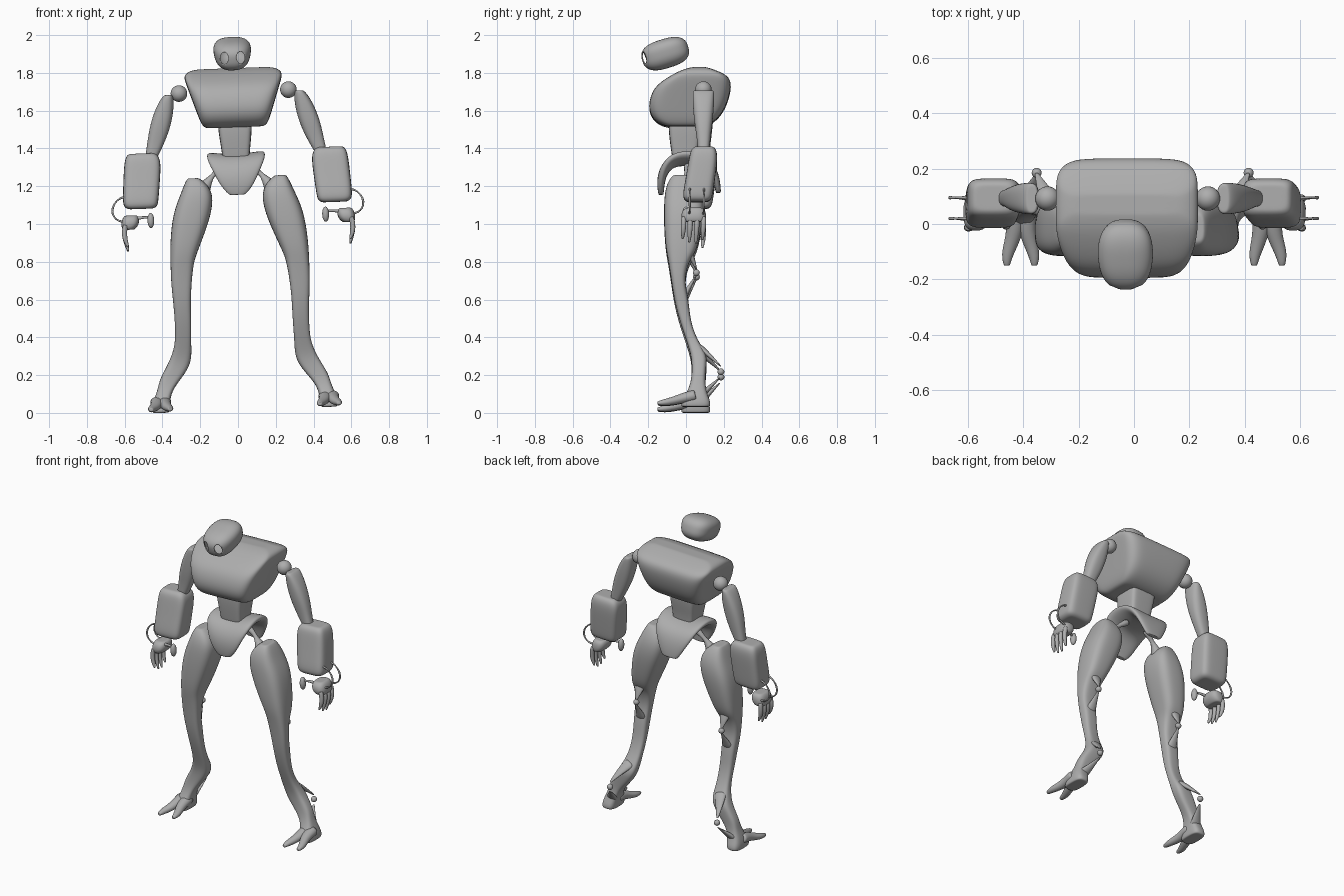
import bpy, bmesh, math
from mathutils import Matrix, Vector

# The whole figure leans about two degrees sideways
LEAN = Matrix.Translation((0.038, 0, 0.016)) @ Matrix.Rotation(-0.0361, 4, 'Y')
grey = bpy.data.materials.new("plain grey")
grey.diffuse_color = (0.42, 0.42, 0.42, 1)


def finish(name, bm, mirror=False, sub=0):
    bmesh.ops.recalc_face_normals(bm, faces=bm.faces)
    me = bpy.data.meshes.new(name)
    for f in bm.faces:
        f.smooth = True
    bm.to_mesh(me)
    bm.free()
    me.materials.append(grey)
    ob = bpy.data.objects.new(name, me)
    bpy.context.collection.objects.link(ob)
    ob.matrix_world = LEAN
    if mirror:
        m = ob.modifiers.new("Mirror", 'MIRROR')
        m.use_mirror_merge = False
    if sub:
        s = ob.modifiers.new("Smooth", 'SUBSURF')
        s.levels = s.render_levels = sub
    return ob


def superpoint(t, p):
    c, s = math.cos(t), math.sin(t)
    return (math.copysign(abs(c) ** (2 / p), c), math.copysign(abs(s) ** (2 / p), s))


def loft(name, rings, mirror=False, sub=2):
    """Skin a list of point rings, with flat inset caps."""
    def inset(r):
        c = sum(r, Vector()) / len(r)
        return [c + (v - c) * 0.75 for v in r]
    rings = [inset(rings[0])] + rings + [inset(rings[-1])]
    bm = bmesh.new()
    vs = [[bm.verts.new(p) for p in r] for r in rings]
    n = len(vs[0])
    for a, b in zip(vs, vs[1:]):
        for i in range(n):
            bm.faces.new((a[i], a[(i + 1) % n], b[(i + 1) % n], b[i]))
    bm.faces.new(vs[0])
    bm.faces.new(vs[-1])
    return finish(name, bm, mirror, sub)


def stack(name, secs, p=3, n=16, mirror=False, sub=2):
    """Loft of level sections: (z, x0, x1, y0, y1)."""
    rings = []
    for z, x0, x1, y0, y1 in secs:
        ring = []
        for i in range(n):
            u, v = superpoint(2 * math.pi * (i + 0.5) / n, p)
            ring.append(Vector(((x0 + x1) / 2 + u * (x1 - x0) / 2,
                                (y0 + y1) / 2 + v * (y1 - y0) / 2, z)))
        rings.append(ring)
    return loft(name, rings, mirror, sub)


def tube(name, pts, radii, flat=1.0, n=10, sub=1):
    """Tapered rod through points, mirrored to both sides; flat scales its depth."""
    pts = [Vector(p) for p in pts]
    rings = []
    for i, p in enumerate(pts):
        d = (pts[min(i + 1, len(pts) - 1)] - pts[max(i - 1, 0)]).normalized()
        a = Vector((1, 0, 0))
        if abs(d.x) > 0.7:
            a = Vector((0, 1, 0))
        a = (a - d * a.dot(d)).normalized()
        b = d.cross(a)
        rings.append([p + radii[i] * (a * math.cos(2 * math.pi * k / n)
                                      + b * flat * math.sin(2 * math.pi * k / n)) for k in range(n)])
    return loft(name, rings, True, sub)


def ball(name, c, r):
    bm = bmesh.new()
    m = Matrix.Translation(c) @ Matrix.Diagonal((*r, 1))
    bmesh.ops.create_uvsphere(bm, u_segments=24, v_segments=14, radius=1, matrix=m)
    return finish(name, bm, True)


# Head: hollow tapered shell tipped forward, with two eye openings
bm = bmesh.new()
bmesh.ops.create_uvsphere(bm, u_segments=48, v_segments=28, radius=1)
tip = Matrix.Translation((0, -0.11, 1.887)) @ Matrix.Rotation(math.radians(17), 4, 'X')
for v in bm.verts:
    q = v.co
    k = sum(abs(c) ** 2.7 for c in q) ** (-1 / 2.7)
    x, y, z = q * k
    taper = (0.92 + 0.10 * z) * (1 + 0.10 * min(y, 0))
    v.co = tip @ Vector((x * 0.106 * taper, y * 0.127, z * 0.077))
head = finish("head", bm)
sol = head.modifiers.new("Shell", 'SOLIDIFY')
sol.thickness = 0.006
bm = bmesh.new()
for sx in (-1, 1):
    m = (Matrix.Translation((sx * 0.043, -0.24, 1.865)) @ Matrix.Diagonal((0.021, 0.09, 0.031, 1))
         @ Matrix.Rotation(math.pi / 2, 4, 'X'))
    bmesh.ops.create_cone(bm, cap_ends=True, segments=28, radius1=1, radius2=1, depth=2, matrix=m)
cutter = finish("eye_cutter", bm)
cutter.hide_render = True
cutter.hide_viewport = False
cutter.display_type = 'WIRE'
cut = head.modifiers.new("Eyes", 'BOOLEAN')
cut.operation = 'DIFFERENCE'
cut.solver = 'EXACT'
cut.object = cutter

# Chest and waist
stack("chest", [(z, -w, w, a, b) for z, w, a, b in (
    (1.497, 0.155, -0.10, 0.09), (1.512, 0.172, -0.145, 0.13), (1.545, 0.188, -0.183, 0.175),
    (1.605, 0.208, -0.203, 0.215), (1.70, 0.240, -0.178, 0.242), (1.75, 0.257, -0.11, 0.235),
    (1.775, 0.260, -0.065, 0.205), (1.797, 0.245, -0.02, 0.15), (1.81, 0.20, 0.03, 0.11))], p=6, n=24)
stack("waist", [(z, -w, w, a, b) for z, w, a, b in (
    (1.31, 0.07, -0.07, 0.06), (1.38, 0.076, -0.08, 0.065), (1.45, 0.086, -0.09, 0.08),
    (1.54, 0.094, -0.095, 0.09))], p=6)

# Pelvis: saddle arching from a front tip to a back tip (y, z, half width, half depth, sag)
arch = [(-0.132, 1.14, 0.045, 0.014, 0), (-0.135, 1.19, 0.088, 0.02, 0), (-0.125, 1.26, 0.122, 0.025, 0),
        (-0.085, 1.325, 0.155, 0.032, 0.02), (-0.01, 1.345, 0.155, 0.035, 0.035),
        (0.07, 1.335, 0.15, 0.032, 0.03), (0.13, 1.30, 0.135, 0.027, 0.01),
        (0.16, 1.23, 0.10, 0.02, 0), (0.172, 1.15, 0.055, 0.014, 0)]
rings = []
for i, (y, z, w, d, sag) in enumerate(arch):
    a, b = arch[max(i - 1, 0)], arch[min(i + 1, len(arch) - 1)]
    nrm = Vector((0, a[1] - b[1], b[0] - a[0])).normalized()
    ring = []
    for k in range(20):
        u, v = superpoint(2 * math.pi * k / 20, 2.6)
        ring.append(Vector((u * w, y, z)) + nrm * (v * d - sag * (1 - u * u) + sag * 0.4))
    rings.append(ring)
loft("pelvis", rings)

# Hip links between pelvis and thighs
tube("hip_link", [(0.07, 0.01, 1.29), (0.12, 0.005, 1.255), (0.15, 0, 1.22), (0.19, -0.01, 1.16)],
     [0.022, 0.015, 0.022, 0.05])

# Legs: thigh, knee hollow, shin, ankle and foot block
stack("leg", [
    (1.235, 0.20, 0.262, -0.07, 0.04), (1.205, 0.160, 0.280, -0.095, 0.065),
    (1.15, 0.129, 0.303, -0.113, 0.09), (1.075, 0.134, 0.336, -0.118, 0.098),
    (0.99, 0.160, 0.356, -0.118, 0.09), (0.885, 0.204, 0.366, -0.112, 0.07),
    (0.82, 0.232, 0.368, -0.103, 0.05), (0.775, 0.246, 0.368, -0.094, 0.015),
    (0.675, 0.260, 0.368, -0.078, -0.01), (0.575, 0.267, 0.360, -0.064, 0.015),
    (0.465, 0.268, 0.355, -0.036, 0.022), (0.36, 0.273, 0.357, 0.0, 0.058),
    (0.285, 0.272, 0.386, 0.024, 0.112), (0.23, 0.292, 0.416, 0.03, 0.11),
    (0.175, 0.334, 0.448, 0.03, 0.105), (0.122, 0.378, 0.460, 0.023, 0.102),
    (0.07, 0.394, 0.482, 0.0, 0.112), (0.03, 0.398, 0.492, -0.025, 0.13),
    (0.0, 0.402, 0.49, -0.028, 0.13)], p=3.2, mirror=True)

# Toes
for name, x, x0 in (("inner_toe", 0.397, 0.425), ("outer_toe", 0.497, 0.465)):
    tube(name, [(x0, 0.05, 0.06), (x0, -0.02, 0.045), ((x + x0) / 2, -0.07, 0.029),
                (x, -0.115, 0.021), (x, -0.15, 0.017)], [0.04, 0.033, 0.027, 0.022, 0.012], 0.85)

# Knee and ankle joints: a small ball between pointed tendons
ball("knee_ball", (0.305, 0.055, 0.715), (0.018,) * 3)
tube("knee_upper_tendon", [(0.305, -0.0, 0.85), (0.305, 0.035, 0.79), (0.305, 0.056, 0.73)],
     [0.055, 0.03, 0.007], 0.5)
tube("knee_lower_tendon", [(0.31, -0.01, 0.59), (0.308, 0.02, 0.645), (0.305, 0.054, 0.70)],
     [0.04, 0.022, 0.007], 0.5)
ball("ankle_ball", (0.383, 0.185, 0.188), (0.018,) * 3)
tube("ankle_upper_tendon", [(0.325, 0.07, 0.32), (0.355, 0.125, 0.275), (0.383, 0.183, 0.218)],
     [0.042, 0.025, 0.007], 0.5)
tube("ankle_lower_tendon", [(0.435, 0.08, 0.06), (0.408, 0.125, 0.105), (0.385, 0.178, 0.155)],
     [0.042, 0.024, 0.007], 0.5)

# Shoulders and upper arms
ball("shoulder_ball", (0.29, 0.092, 1.686), (0.044,) * 3)
stack("upper_arm", [
    (1.68, 0.325, 0.368, 0.037, 0.147), (1.66, 0.318, 0.39, 0.034, 0.15),
    (1.59, 0.321, 0.428, 0.036, 0.149), (1.50, 0.344, 0.456, 0.044, 0.14),
    (1.42, 0.379, 0.469, 0.058, 0.13), (1.33, 0.428, 0.486, 0.064, 0.12)], p=2.6, mirror=True)

# Chunky forearms
stack("forearm", [
    (1.376, 0.43, 0.568, 0.045, 0.145), (1.36, 0.408, 0.585, 0.025, 0.162),
    (1.315, 0.398, 0.595, 0.015, 0.168), (1.22, 0.408, 0.602, 0.0, 0.156),
    (1.125, 0.418, 0.609, -0.018, 0.143), (1.095, 0.425, 0.602, -0.012, 0.135),
    (1.083, 0.445, 0.58, 0.005, 0.115)], p=4.5, n=20, mirror=True)

# Cables from forearm to hand
for k, y in enumerate((0.02, 0.095)):
    arc = [(0.59, y, 1.15), (0.625, y, 1.145), (0.655, y, 1.115), (0.668, y, 1.08),
           (0.66, y, 1.045), (0.635, y, 1.022), (0.60, y - 0.005, 1.018)]
    tube("cable_%d" % (k + 1), arc, [0.0065] * len(arc), n=8)

# Hands: palm, thumb on a thin rod, four fingers
stack("palm", [(1.05, 0.535, 0.60, 0.0, 0.09), (1.035, 0.523, 0.615, -0.022, 0.105),
               (1.0, 0.525, 0.622, -0.028, 0.108), (0.975, 0.55, 0.615, -0.015, 0.10)],
      p=2.8, mirror=True)
ball("thumb", (0.463, 0.0, 1.02), (0.018, 0.02, 0.04))
tube("thumb_rod", [(0.465, 0.0, 1.035), (0.50, 0.01, 1.04), (0.55, 0.02, 1.03)], [0.008, 0.006, 0.012])
for k in range(4):
    y = -0.012 + 0.035 * k
    tip_z = (0.885, 0.865, 0.86, 0.88)[k]
    tube("finger_%d" % (k + 1), [(0.598, y, 1.0), (0.606, y, 0.965), (0.603, y - 0.003, 0.92),
                                 (0.588, y - 0.006, tip_z)], [0.014, 0.015, 0.014, 0.006])
